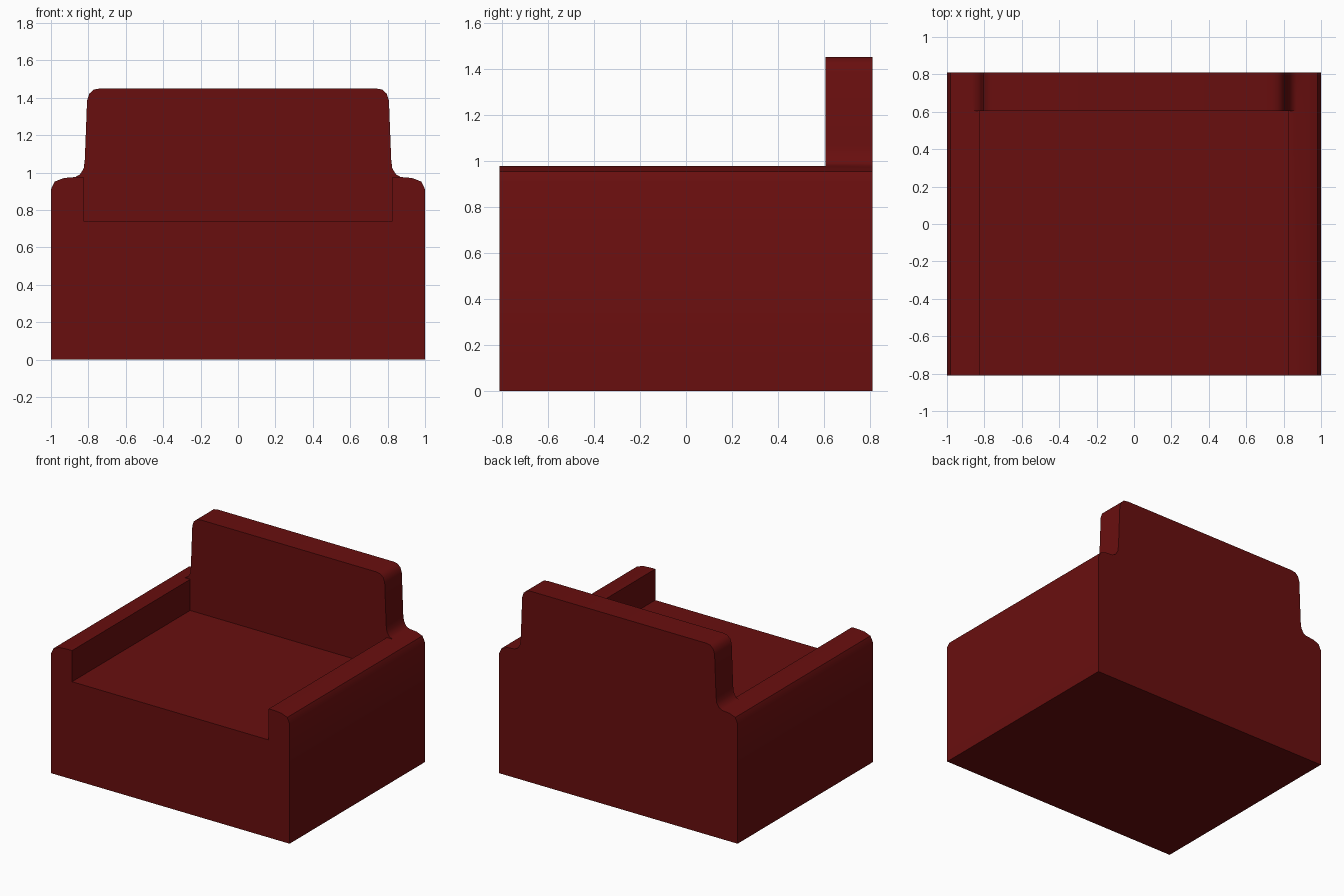
import bpy, bmesh, math

if "Cube" in bpy.data.objects:
    bpy.data.objects.remove(bpy.data.objects["Cube"])

FRONT, MID, BACK = -0.81, 0.605, 0.81

# Right-half profile points (x, z)
outer = [(1.0, 0.0), (1.0, 0.91), (0.98, 0.952), (0.93, 0.971), (0.87, 0.976)]
inner = [(0.825, 0.976), (0.825, 0.74)]
upper = [(0.845, 0.99), (0.825, 1.022), (0.819, 1.07), (0.807, 1.385),
         (0.795, 1.422), (0.77, 1.444), (0.735, 1.45)]


def mirrored(half):
    """Complete a right-half profile with its left half."""
    return half + [(-x, z) for x, z in reversed(half)]


bm = bmesh.new()


def face(points):
    bm.faces.new([bm.verts.new(p) for p in points])


def cap(profile, y):
    face([(x, y, z) for x, z in profile])


def walls(profile, y0, y1):
    for (xa, za), (xb, zb) in zip(profile, profile[1:] + profile[:1]):
        face([(xa, y0, za), (xb, y0, zb), (xb, y1, zb), (xa, y1, za)])


# Seat base with arms
body = mirrored(outer + inner)
cap(body, FRONT)
walls(body, FRONT, MID)

# Backrest rising out of the rear of the body
rear = mirrored(outer + upper)
cap(rear, BACK)
walls(rear, MID, BACK)
cap(mirrored(inner[::-1] + outer[-1:] + upper), MID)

# Weld into one closed shell and clear seams in flat areas
bmesh.ops.remove_doubles(bm, verts=bm.verts[:], dist=0.0005)
bmesh.ops.recalc_face_normals(bm, faces=bm.faces[:])
bmesh.ops.dissolve_limit(bm, angle_limit=math.radians(0.5),
                         verts=bm.verts[:], edges=bm.edges[:])
bmesh.ops.recalc_face_normals(bm, faces=bm.faces[:])

mesh = bpy.data.meshes.new("armchair")
bm.to_mesh(mesh)
bm.free()
chair = bpy.data.objects.new("armchair", mesh)
bpy.context.collection.objects.link(chair)

# Dark red upholstery
red = bpy.data.materials.new("dark red")
red.diffuse_color = (0.14, 0.0045, 0.0045, 1.0)
red.use_nodes = True
red.node_tree.nodes["Principled BSDF"].inputs["Base Color"].default_value = red.diffuse_color
mesh.materials.append(red)

bpy.context.view_layer.objects.active = chair
chair.select_set(True)
bpy.ops.object.shade_smooth_by_angle(angle=math.radians(35))
